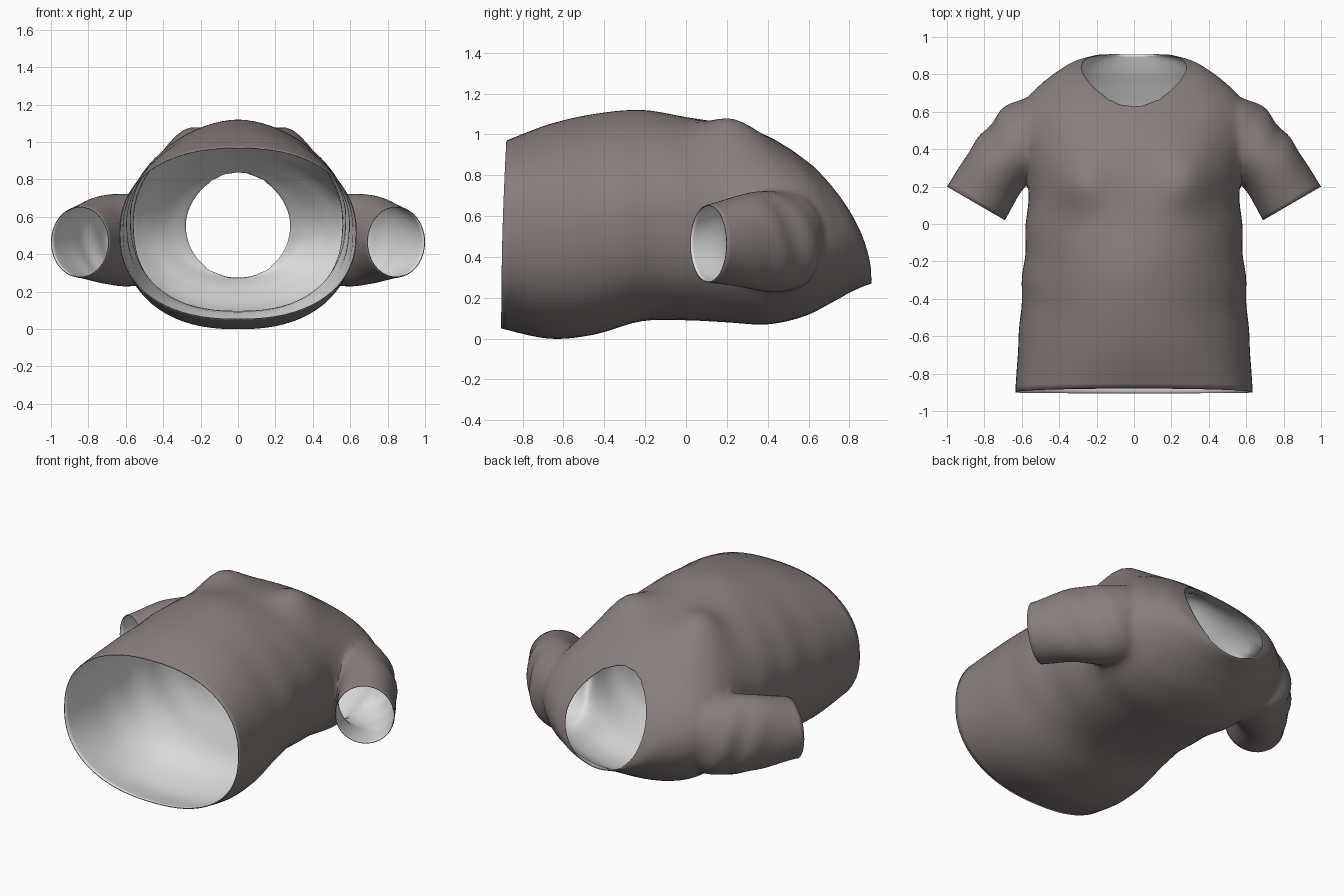
import bpy, bmesh, math
from mathutils import Vector

if "Cube" in bpy.data.objects:
    bpy.data.objects.remove(bpy.data.objects["Cube"])


def material(name, rgb):
    m = bpy.data.materials.new(name)
    m.diffuse_color = (*rgb, 1)
    m.use_nodes = True
    m.node_tree.nodes["Principled BSDF"].inputs["Base Color"].default_value = m.diffuse_color
    return m


MATS = [material("taupe_cloth", (0.25, 0.212, 0.202)),
        material("pale_lining", (0.75, 0.75, 0.75))]


def spline(rows, steps):
    """Catmull-Rom interpolation through rows of numbers."""
    out = []
    n = len(rows)
    for i in range(n - 1):
        a, b, c, d = rows[max(i - 1, 0)], rows[i], rows[i + 1], rows[min(i + 2, n - 1)]
        for k in range(steps):
            t = k / steps
            out.append([0.5 * (2 * q + (r - p) * t + (2 * p - 5 * q + 4 * r - s) * t * t
                               + (3 * q - p - 3 * r + s) * t ** 3)
                        for p, q, r, s in zip(a, b, c, d)])
    out.append(list(rows[-1]))
    return out


def loft(name, rings):
    """Closed tube; the two end caps get material 1 so they can be removed later."""
    bm = bmesh.new()
    loops = [[bm.verts.new(p) for p in ring] for ring in rings]
    for a, b in zip(loops, loops[1:]):
        for i in range(len(a)):
            j = (i + 1) % len(a)
            bm.faces.new((a[i], a[j], b[j], b[i]))
    for loop in (loops[0], loops[-1]):
        mid = bm.verts.new(sum((v.co for v in loop), Vector()) / len(loop))
        for i in range(len(loop)):
            bm.faces.new((loop[i], loop[(i + 1) % len(loop)], mid)).material_index = 1
    bmesh.ops.recalc_face_normals(bm, faces=bm.faces)
    me = bpy.data.meshes.new(name)
    bm.to_mesh(me)
    bm.free()
    for m in MATS:
        me.materials.append(m)
    ob = bpy.data.objects.new(name, me)
    bpy.context.collection.objects.link(ob)
    return ob


def spow(v, e):
    return math.copysign(abs(v) ** e, v)


# Torso stations: y at back, forward tilt, half width, z bottom, z top,
# roundness of the upper half, roundness of the lower half
TORSO = [(-0.905, -0.025, 0.635, 0.05, 0.97, 2.3, 2.3), (-0.67, 0, 0.62, 0.0, 1.05, 2.05, 2.35),
         (-0.45, 0, 0.605, 0.02, 1.10, 1.85, 2.4), (-0.22, 0, 0.59, 0.085, 1.12, 1.8, 2.4),
         (0.0, 0, 0.575, 0.09, 1.085, 1.95, 2.4), (0.2, 0, 0.567, 0.08, 1.05, 2.1, 2.4),
         (0.4, 0.02, 0.60, 0.07, 1.0, 2.1, 2.4), (0.58, 0.08, 0.61, 0.11, 0.935, 2.05, 2.3),
         (0.72, 0.17, 0.565, 0.18, 0.90, 2.0, 2.1), (0.81, 0.22, 0.475, 0.23, 0.87, 1.95, 2.0),
         (0.885, 0.275, 0.37, 0.262, 0.855, 1.9, 2.0), (0.91, 0.28, 0.28, 0.27, 0.84, 1.85, 2.0)]


def torso_ring(s, count=72):
    y0, tilt, w, zb, zt, n_up, n_low = s
    ring = []
    for i in range(count):
        a = 2 * math.pi * i / count
        c, d = math.cos(a), math.sin(a)
        e = 2 / (n_up if d > 0 else n_low)
        x, h = w * spow(c, e), spow(d, e)
        z = (zb + zt) / 2 + (zt - zb) / 2 * h
        y = y0 - tilt * ((h + 1) / 2) ** 2
        if d > 0:  # chest bulges
            z += 0.09 * d * math.exp(-((abs(x) - 0.29) / 0.14) ** 2 - ((y - 0.23) / 0.15) ** 2)
        # slack cloth along the sides
        x += 0.006 * c * math.sin(22 * y + 3 * z) * max(0, 1 - abs(y + 0.2) / 0.6)
        ring.append((x, y, z))
    return ring


# Sleeve stations: centre x, y, z, half axis x, y, half height
SLEEVE = [(0.845, 0.11, 0.465, 0.155, 0.09, 0.19), (0.73, 0.30, 0.48, 0.145, 0.105, 0.235),
          (0.615, 0.405, 0.475, 0.155, 0.13, 0.25), (0.50, 0.53, 0.475, 0.155, 0.125, 0.235),
          (0.36, 0.57, 0.48, 0.13, 0.11, 0.16)]


def sleeve_ring(s, side, t, count=48):
    cx, cy, cz, hx, hy, hz = s
    ring = []
    for i in range(count):
        a = 2 * math.pi * i / count
        # soft folds on the outer side, fading out at the cuff
        f = 1 + 0.05 * math.sin(22 * t + 3 * a) * max(0, math.cos(a)) * min(1, 3 * t)
        ring.append((side * (cx + f * hx * math.cos(a)), cy + f * hy * math.cos(a),
                     cz + f * hz * math.sin(a)))
    return ring


shirt = loft("shirt", [torso_ring(s) for s in spline(TORSO, 5)])
rows = spline(SLEEVE, 7)
for side in (1, -1):
    sleeve = loft("sleeve", [sleeve_ring(s, side, k / (len(rows) - 1))
                             for k, s in enumerate(rows)])
    mod = shirt.modifiers.new("join", 'BOOLEAN')
    mod.operation, mod.solver, mod.object = 'UNION', 'EXACT', sleeve
    bpy.context.view_layer.update()
    dg = bpy.context.evaluated_depsgraph_get()
    joined = bpy.data.meshes.new_from_object(shirt.evaluated_get(dg))
    shirt.modifiers.clear()
    shirt.data = joined
    bpy.data.objects.remove(sleeve)

# Open the hem, neck and cuffs, then soften the armhole seams
bm = bmesh.new()
bm.from_mesh(shirt.data)
bmesh.ops.delete(bm, geom=[f for f in bm.faces if f.material_index == 1], context='FACES')
bmesh.ops.remove_doubles(bm, verts=bm.verts, dist=0.008)
seam = [v for v in bm.verts if abs(v.co.x) > 0.42 and 0.14 < v.co.y < 0.76
        and not v.is_boundary]
for _ in range(6):
    bmesh.ops.smooth_vert(bm, verts=seam, factor=0.5,
                          use_axis_x=True, use_axis_y=True, use_axis_z=True)
bmesh.ops.recalc_face_normals(bm, faces=bm.faces)
bm.to_mesh(shirt.data)
bm.free()

# Pale lining just inside the cloth
lining = shirt.modifiers.new("lining", 'SOLIDIFY')
lining.thickness, lining.offset = 0.005, -1
lining.material_offset = 1

bpy.context.view_layer.objects.active = shirt
shirt.select_set(True)
bpy.ops.object.shade_smooth_by_angle(angle=math.radians(60))
